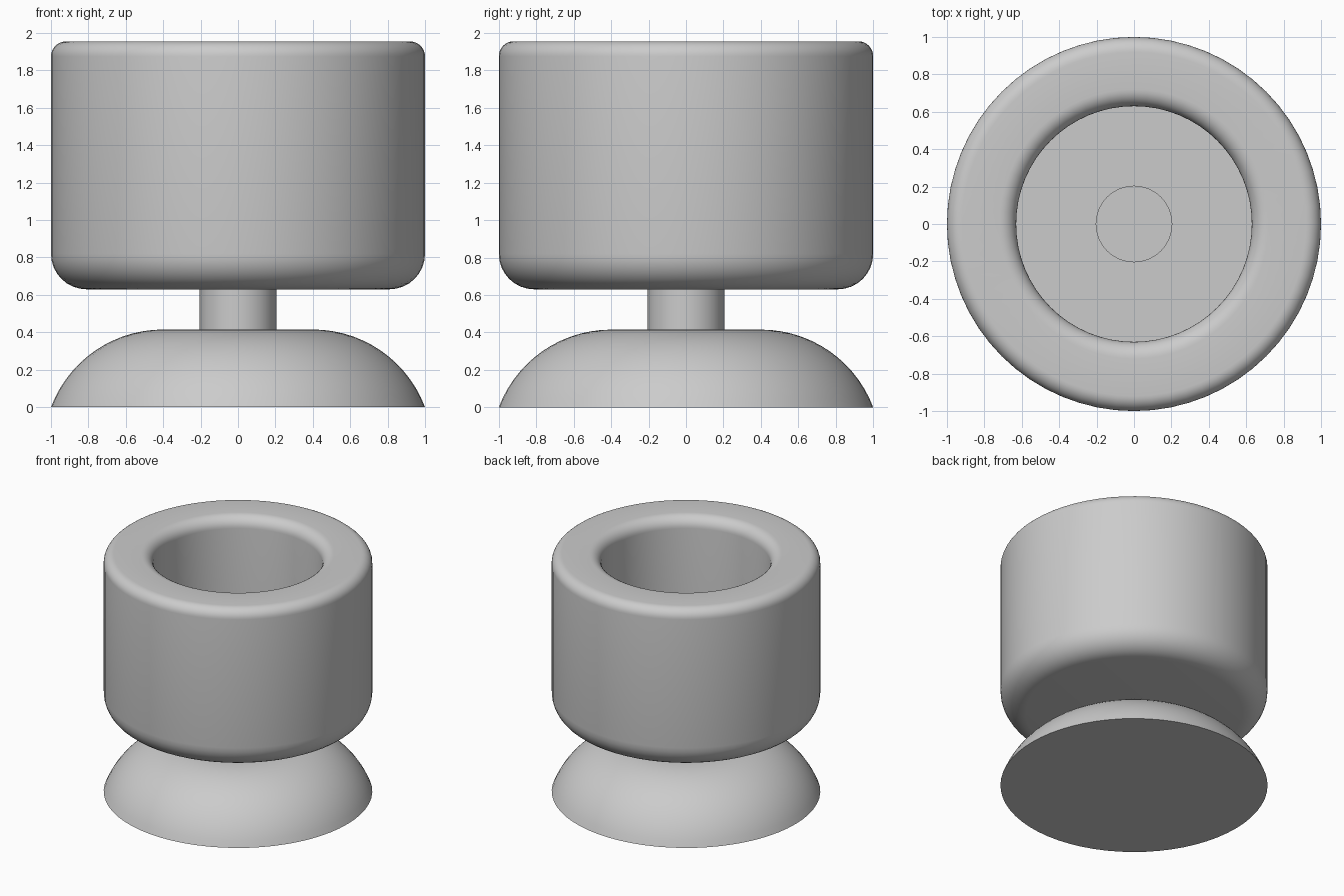
import bpy, math

cube = bpy.data.objects.get("Cube")
if cube:
    bpy.data.objects.remove(cube, do_unlink=True)

grey = bpy.data.materials.new("light_grey")
grey.use_nodes = True
COLOUR = (0.6, 0.6, 0.6, 1)
grey.diffuse_color = COLOUR
grey.node_tree.nodes["Principled BSDF"].inputs["Base Color"].default_value = COLOUR


def arc(r, z, radius, start, end, steps=8):
    """Profile points on a circle about (r, z), angles in degrees."""
    angles = [math.radians(start + (end - start) * i / steps) for i in range(steps + 1)]
    return [(r + radius * math.cos(a), z + radius * math.sin(a)) for a in angles]


def lathe(name, profile, sides):
    """Revolve a profile, running from the lower axis outwards and up, capping both ends."""
    verts, faces = [], []
    for r, z in profile:
        for i in range(sides):
            a = 2 * math.pi * i / sides
            verts.append((r * math.cos(a), r * math.sin(a), z))
    for k in range(len(profile) - 1):
        for i in range(sides):
            j = (i + 1) % sides
            low, high = k * sides, (k + 1) * sides
            faces.append((low + i, low + j, high + j, high + i))
    last = (len(profile) - 1) * sides
    faces.append(tuple(reversed(range(sides))))
    faces.append(tuple(range(last, last + sides)))
    mesh = bpy.data.meshes.new(name)
    mesh.from_pydata(verts, [], faces)
    mesh.materials.append(grey)
    obj = bpy.data.objects.new(name, mesh)
    bpy.context.collection.objects.link(obj)
    bpy.ops.object.select_all(action="DESELECT")
    obj.select_set(True)
    bpy.context.view_layer.objects.active = obj
    bpy.ops.object.shade_smooth_by_angle(angle=math.radians(35))
    return obj


# Domed foot: an arc from the rim up to the flat top
dome_radius, dome_z = 0.641, -0.226
rim_angle = math.degrees(math.asin(-dome_z / dome_radius))
lathe("domed_base", arc(0.40, dome_z, dome_radius, rim_angle, 90, 14), 64)

# Stem, its end just showing in the cup floor
lathe("stem", [(0.205, 0.38), (0.205, 0.82)], 32)

# Thick-walled cup with rounded bottom, rim and mouth
TOP, BOTTOM, FLOOR = 1.955, 0.63, 0.81
cup = arc(0.81, BOTTOM + 0.19, 0.19, -90, 0)
cup += arc(0.92, TOP - 0.08, 0.08, 0, 90)
cup += arc(0.72, TOP - 0.09, 0.09, 90, 180)
cup.append((0.63, FLOOR))
lathe("cup", cup, 64)
